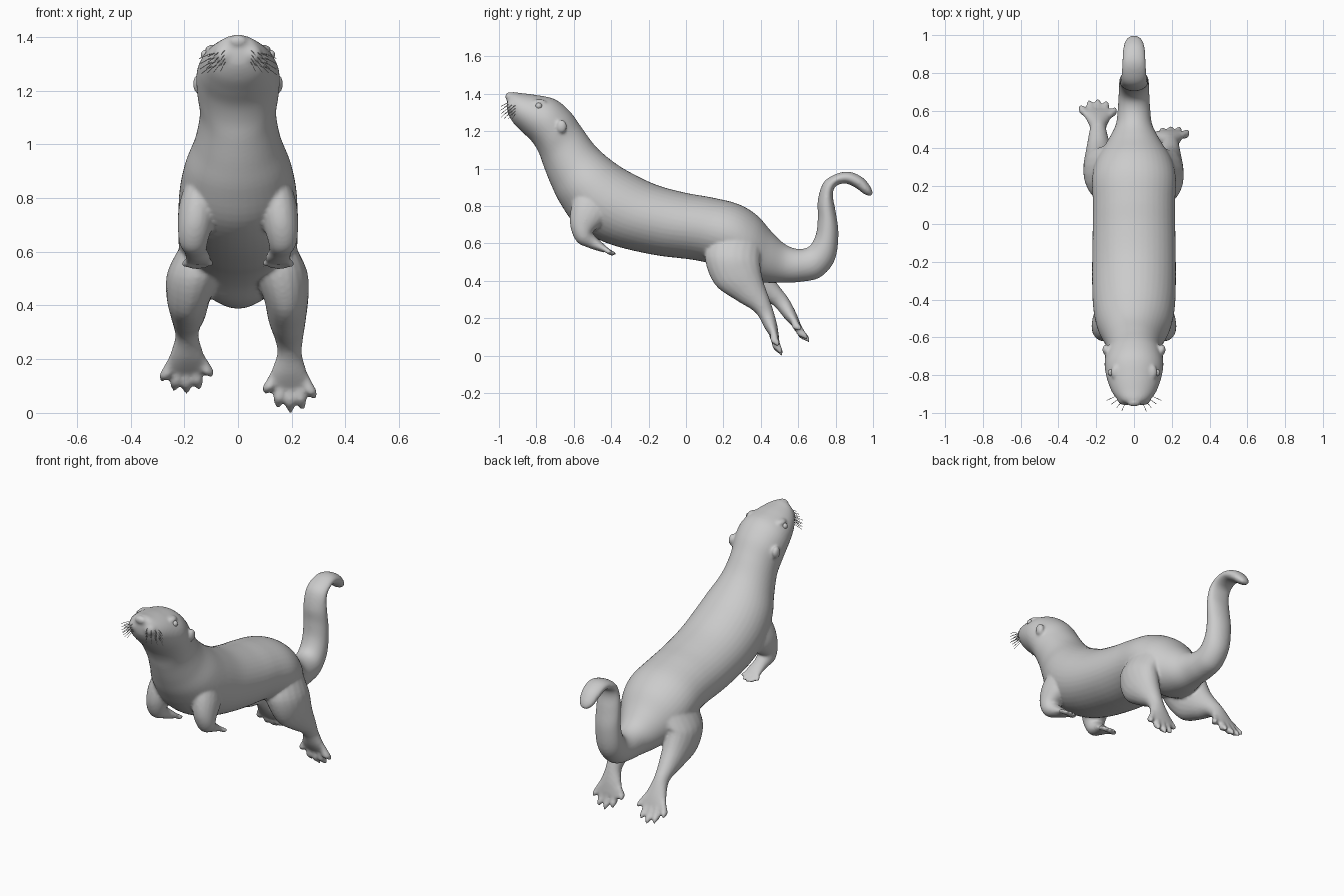
import bpy, bmesh, math, random
from mathutils import Vector, Matrix

random.seed(3)
X = Vector((1, 0, 0))
skin = bmesh.new()


def loft(rows, n=28, steps=5):
    """Skin elliptical sections (centre xyz, half-height vector, half-width) with smooth interpolation."""
    pts = []
    for i in range(len(rows) - 1):
        p0, p1, p2, p3 = (rows[min(max(j, 0), len(rows) - 1)] for j in (i - 1, i, i + 1, i + 2))
        for s in range(steps):
            t = s / steps
            pts.append([0.5 * (2 * b + (c - a) * t + (2 * a - 5 * b + 4 * c - d) * t * t
                               + (3 * b - a - 3 * c + d) * t ** 3)
                        for a, b, c, d in zip(p0, p1, p2, p3)])
    pts.append(rows[-1])
    rings = []
    for p in pts:
        c, h, w = Vector(p[:3]), Vector(p[3:6]), p[6]
        rings.append([skin.verts.new(c + X * w * math.cos(2 * math.pi * k / n)
                                     + h * math.sin(2 * math.pi * k / n)) for k in range(n)])
    for a, b in zip(rings, rings[1:]):
        for k in range(n):
            skin.faces.new((a[k], a[(k + 1) % n], b[(k + 1) % n], b[k]))
    skin.faces.new(rings[0])
    skin.faces.new(rings[-1])


def limb(points, n=20):
    """Tube along points (x, y, z, half width, half thickness)."""
    rows = []
    for i, p in enumerate(points):
        a, b = points[max(i - 1, 0)], points[min(i + 1, len(points) - 1)]
        h = (Vector(b[:3]) - Vector(a[:3])).cross(X).normalized() * p[4]
        rows.append((*p[:3], *h, p[3]))
    loft(rows, n)


def toes(side, base, tip, spread, back, r):
    """Five splayed toes with pointed claws; base and tip lie on the middle toe."""
    base, tip = Vector(base), Vector(tip)
    for k in range(5):
        f = (k - 2) / 2
        a = base + X * side * f * spread * 0.45
        b = tip + (base - tip) * back[k] + X * side * f * spread
        lift = (b - a).cross(X).normalized() * r * 0.4
        limb([(*a, r * .8, r * .8), (*a.lerp(b, .4), r * .9, r * .85),
              (*(a.lerp(b, .7) + lift), r * 1.1, r * 1.05),
              (*a.lerp(b, .88), r * .75, r * .7), (*b, r * .25, r * .25)], 12)


def ball(loc, scale):
    bmesh.ops.create_uvsphere(skin, u_segments=24, v_segments=16, radius=1,
                              matrix=Matrix.LocRotScale(Vector(loc), None, Vector(scale)))


# Head, trunk and tail: top y, top z, bottom y, bottom z, half width
spine = [(-.95, 1.39, -.957, 1.345, .035), (-.93, 1.408, -.952, 1.295, .07),
         (-.88, 1.403, -.92, 1.24, .11), (-.80, 1.393, -.87, 1.19, .138),
         (-.70, 1.37, -.82, 1.14, .155), (-.62, 1.305, -.785, 1.08, .152),
         (-.555, 1.215, -.76, 1.01, .142), (-.48, 1.115, -.72, .91, .16),
         (-.38, 1.03, -.67, .81, .197), (-.28, .97, -.58, .69, .217),
         (-.15, .91, -.42, .60, .222), (0, .87, -.18, .54, .22),
         (.14, .845, .05, .51, .217), (.28, .81, .20, .47, .222),
         (.38, .75, .30, .41, .20), (.46, .66, .42, .39, .14),
         (.53, .595, .52, .39, .097), (.60, .57, .62, .395, .086),
         (.66, .585, .72, .42, .081), (.695, .65, .795, .51, .079),
         (.705, .74, .815, .65, .077), (.705, .83, .80, .77, .075),
         (.735, .925, .785, .855, .07), (.80, .97, .80, .905, .066),
         (.87, .983, .855, .92, .062), (.94, .955, .91, .895, .058),
         (.985, .905, .955, .862, .045), (1.0, .865, .985, .853, .02)]
loft([(0, (a + c) / 2, (b + d) / 2, 0, (a - c) / 2, (b - d) / 2, w) for a, b, c, d, w in spine], 40)

# Muzzle pads, nose, brows, ears and front legs on both sides
ball((0, -.945, 1.385), (.035, .022, .024))
for s in (-1, 1):
    ball((s * .045, -.925, 1.335), (.045, .035, .04))
    ball((s * .095, -.785, 1.353), (.028, .04, .018))
    ball((s * .148, -.665, 1.225), (.02, .028, .036))
    limb([(s * .12, -.46, .86, .07, .12), (s * .145, -.515, .77, .075, .105),
          (s * .16, -.55, .69, .064, .072), (s * .166, -.542, .635, .053, .05),
          (s * .158, -.50, .605, .043, .035), (s * .15, -.46, .582, .047, .025),
          (s * .15, -.43, .566, .05, .017)])
    toes(s, (s * .15, -.465, .585), (s * .15, -.37, .54), .052, (.3, .08, 0, .05, .25), .014)

# Hind legs: the right one hangs lower, the left one trails further back
limb([(.11, .27, .63, .10, .14), (.152, .25, .53, .105, .15), (.178, .275, .44, .085, .135),
      (.183, .34, .35, .07, .09), (.19, .40, .275, .052, .055), (.192, .43, .22, .046, .042),
      (.19, .455, .155, .066, .034), (.19, .475, .105, .082, .022), (.19, .487, .075, .083, .012)])
toes(1, (.19, .45, .17), (.195, .512, 0), .092, (.42, .1, 0, .06, .3), .021)
limb([(-.11, .27, .63, .10, .14), (-.155, .265, .53, .106, .15), (-.183, .305, .45, .085, .13),
      (-.186, .39, .38, .068, .088), (-.19, .47, .325, .05, .052), (-.19, .515, .28, .044, .042),
      (-.19, .558, .215, .064, .034), (-.19, .59, .168, .082, .022), (-.19, .607, .143, .083, .012)])
toes(-1, (-.19, .55, .225), (-.192, .66, .072), .092, (.42, .1, 0, .06, .3), .021)

# Fuse everything into one smooth skin
bmesh.ops.recalc_face_normals(skin, faces=skin.faces)
mesh = bpy.data.meshes.new("body")
skin.to_mesh(mesh)
skin.free()
body = bpy.data.objects.new("body", mesh)
bpy.context.collection.objects.link(body)
rm = body.modifiers.new("fuse", 'REMESH')
rm.mode = 'VOXEL'
rm.voxel_size = 0.008
rm.use_smooth_shade = True
sm = body.modifiers.new("relax", 'SMOOTH')
sm.factor = 0.5
sm.iterations = 6

# Eyes
for name, s in (("left_eye", -1), ("right_eye", 1)):
    bpy.ops.mesh.primitive_uv_sphere_add(segments=20, ring_count=12, radius=.018,
                                         location=(s * .12, -.787, 1.334))
    bpy.context.object.name = name
    bpy.ops.object.shade_smooth()


def strands(name, paths, depth):
    cu = bpy.data.curves.new(name, 'CURVE')
    cu.dimensions = '3D'
    cu.bevel_depth = depth
    cu.bevel_resolution = 0
    for path in paths:
        sp = cu.splines.new('POLY')
        sp.points.add(len(path) - 1)
        for q, co in zip(sp.points, path):
            q.co = (*co, 1)
    bpy.context.collection.objects.link(bpy.data.objects.new(name, cu))


# Whiskers fanning forward and out from the muzzle pads
paths = []
for s in (-1, 1):
    for i in range(4):
        for j in range(4):
            a = Vector((s * (.045 + .013 * i), -.945 + .013 * i, 1.352 - .014 * j - .004 * i))
            d = Vector((s * (.02 + .013 * i), -.045 + .006 * i, -.014 - .006 * j))
            d *= random.uniform(.85, 1.05)
            paths.append([a, a + d * .5, a + d + Vector((0, 0, -.006))])
strands("whiskers", paths, .0014)
